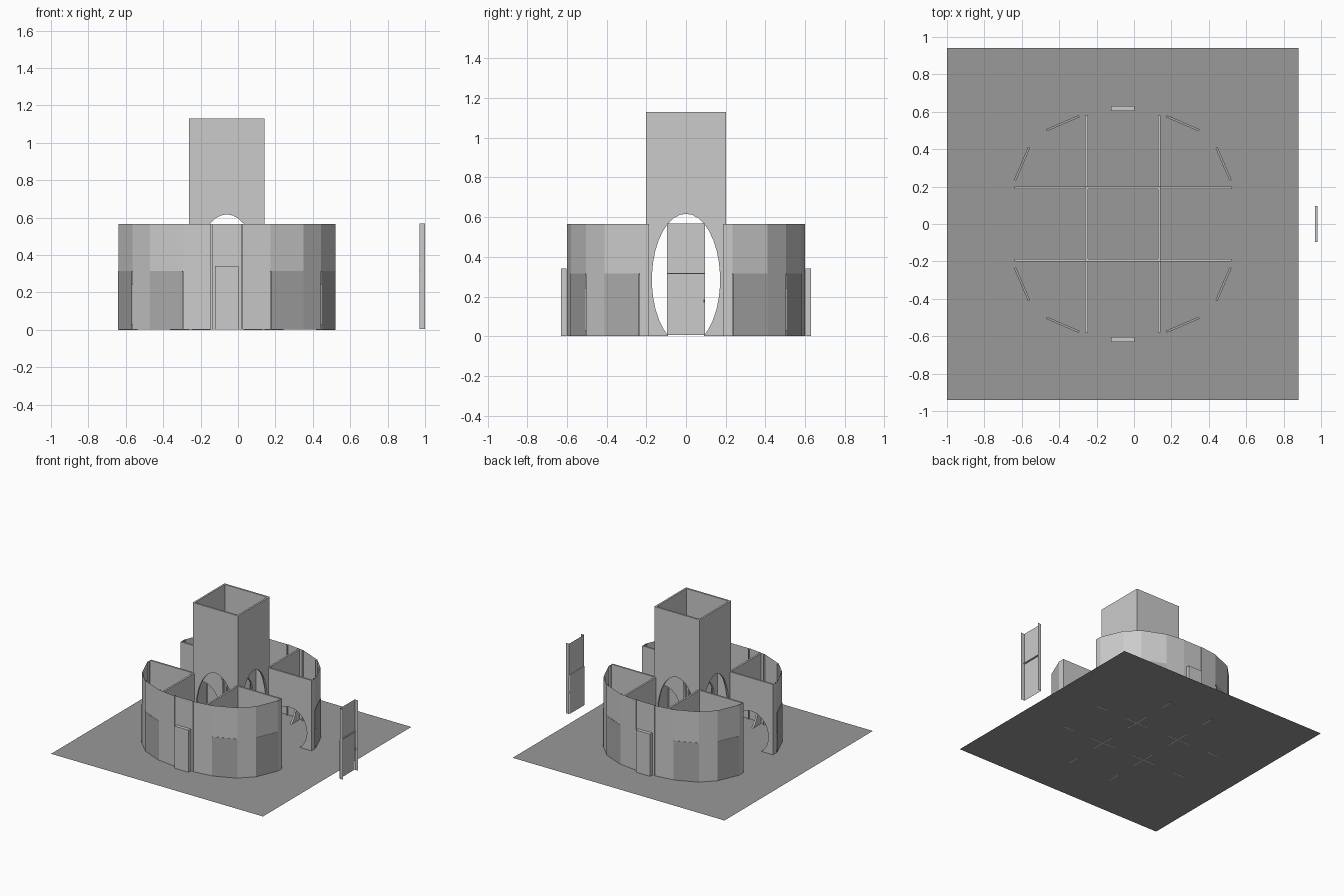
import bpy, math
from mathutils import Vector, Matrix

if "Cube" in bpy.data.objects:
    bpy.data.objects.remove(bpy.data.objects["Cube"])

CX = -0.06            # building centre in x
LOW, HIGH = 0.565, 1.13
HALF = 0.58           # half length of the cross walls
T = 0.014             # wall thickness


def grey(name, v):
    m = bpy.data.materials.new(name)
    m.diffuse_color = (v, v, v, 1)
    m.use_nodes = True
    m.node_tree.nodes["Principled BSDF"].inputs["Base Color"].default_value = m.diffuse_color
    return m


WALL, LEAF, GROUND = grey("wall_grey", .52), grey("leaf_grey", .40), grey("ground_grey", .32)


def make(name, verts, faces, matrix=None, mat=WALL):
    me = bpy.data.meshes.new(name)
    me.from_pydata([tuple(v) for v in verts], [], faces)
    me.update()
    if mat:
        me.materials.append(mat)
    ob = bpy.data.objects.new(name, me)
    bpy.context.collection.objects.link(ob)
    if matrix:
        ob.matrix_world = matrix
    return ob


def box(name, lo, hi, matrix=None, mat=WALL):
    v = [(x, y, z) for x in (lo[0], hi[0]) for y in (lo[1], hi[1]) for z in (lo[2], hi[2])]
    f = [(0, 1, 3, 2), (4, 6, 7, 5), (0, 4, 5, 1), (2, 3, 7, 6), (0, 2, 6, 4), (1, 5, 7, 3)]
    return make(name, v, f, matrix, mat)


def arch(cu, a, cz, b, n=28):
    """Elliptical opening cut off by the floor, from right to left."""
    start = -math.asin(cz / b)
    span = math.pi - 2 * start
    return [(cu + a * math.cos(start + span * i / n),
             max(0, cz + b * math.sin(start + span * i / n))) for i in range(n + 1)]


# ground sheet
G = .001
make("ground", [(-1, -.94, G), (.88, -.94, G), (.88, .94, G), (-1, .94, G)], [(0, 1, 2, 3)], mat=GROUND)

# four crossing walls: stepped outline with a tall arch and two low arches
outline = [(-HALF, 0), (-HALF, LOW), (-.2, LOW), (-.2, HIGH), (.2, HIGH), (.2, LOW), (HALF, LOW), (HALF, 0)]
outline += arch(.39, .15, .135, .165) + arch(0, .172, .285, .332) + arch(-.39, .15, .135, .165)
n = len(outline)
wall_verts = [(u, v, z) for v in (-T / 2, T / 2) for u, z in outline]
wall_faces = [tuple(reversed(range(n))), tuple(range(n, 2 * n))]
wall_faces = [tuple(reversed(f)) for f in wall_faces]
wall_faces += [(i, i + n, (i + 1) % n + n, (i + 1) % n) for i in range(n)]
for k in range(4):
    ang = k * math.pi / 2
    off = Vector((math.sin(ang), -math.cos(ang), 0)) * .194
    make("cross_wall", wall_verts, wall_faces,
         Matrix.Translation(off + Vector((CX, 0, 0))) @ Matrix.Rotation(ang, 4, 'Z'))


def window_unit(name, matrix, w=.095, split=.315, step=.002, deep=.014, mats=(WALL, LEAF)):
    """Facade panel: lower leaf, upper leaf, side returns and a transom (local -y is outward)."""
    make(name + "_lower", [(-w, -step, G), (w, -step, G), (w, -step, split), (-w, -step, split)],
         [(0, 1, 2, 3)], matrix, mats[1])
    v, f = [], [(0, 4, 5, 1)]
    for x in (-w, w):
        v += [(x, 0, split), (x, 0, LOW), (x, deep, G), (x, deep, LOW)]
    v += [(-w, 0, G), (w, 0, G)]
    f += [(8, 1, 3, 2), (9, 6, 7, 5)]
    make(name + "_upper", v, f, matrix, mats[0])
    box(name + "_transom", (-w, -step, split - .006), (w, .010, split), matrix, mats[1])


# curved facade, one quarter mirrored to all four corner rooms
A, B = Vector((.58, .235)), Vector((.505, .41))
C, D = Vector((.41, .505)), Vector((.235, .58))
strips = [[(.58, .19), A], [B, C], [D, (.2, .585), (.085, .6)]]
for sx in (-1, 1):
    for sy in (-1, 1):
        for pts in strips:
            m = len(pts)
            vs = [(CX + sx * p[0], sy * p[1], z) for z in (G, LOW) for p in pts]
            fs = [(i, i + 1, i + 1 + m, i + m) for i in range(m - 1)]
            make("facade_strip", vs, fs if sx * sy > 0 else [f[::-1] for f in fs])
        for p, q in ((A, B), (C, D)):
            mid = (p + q) / 2
            d = q - p
            nx, ny = sx * abs(d.y), sy * abs(d.x)          # outward direction
            ang = math.atan2(ny, nx) + math.pi / 2
            window_unit("window_panel", Matrix.Translation((CX + sx * mid.x, sy * mid.y, 0))
                        @ Matrix.Rotation(ang, 4, 'Z'), w=d.length / 2)

# front and back entrances: recessed bay with a door block
for ang in (0, math.pi):
    M = Matrix.Translation((CX, 0, 0)) @ Matrix.Rotation(ang, 4, 'Z')
    bay = [(-.085, -.6), (-.085, -.585), (-.08, -.585), (-.08, -.597),
           (.08, -.597), (.08, -.585), (.085, -.585), (.085, -.6)]
    make("entrance_bay", [(x, y, z) for z in (G, LOW) for x, y in bay],
         [(i, i + 1, i + 9, i + 8) for i in range(7)], M)
    box("entrance_door", (-.063, -.63, .002), (.063, -.603, .34), M)

# spare panel standing beside the building, in plain grey
S = Matrix.Translation((.970, 0, .004)) @ Matrix.Rotation(-math.pi / 2, 4, 'Z')
window_unit("spare_panel", S, deep=.03, mats=(None, None))
box("spare_panel_handle", (-.094, .002, .165), (-.088, .012, .18), S, None)
